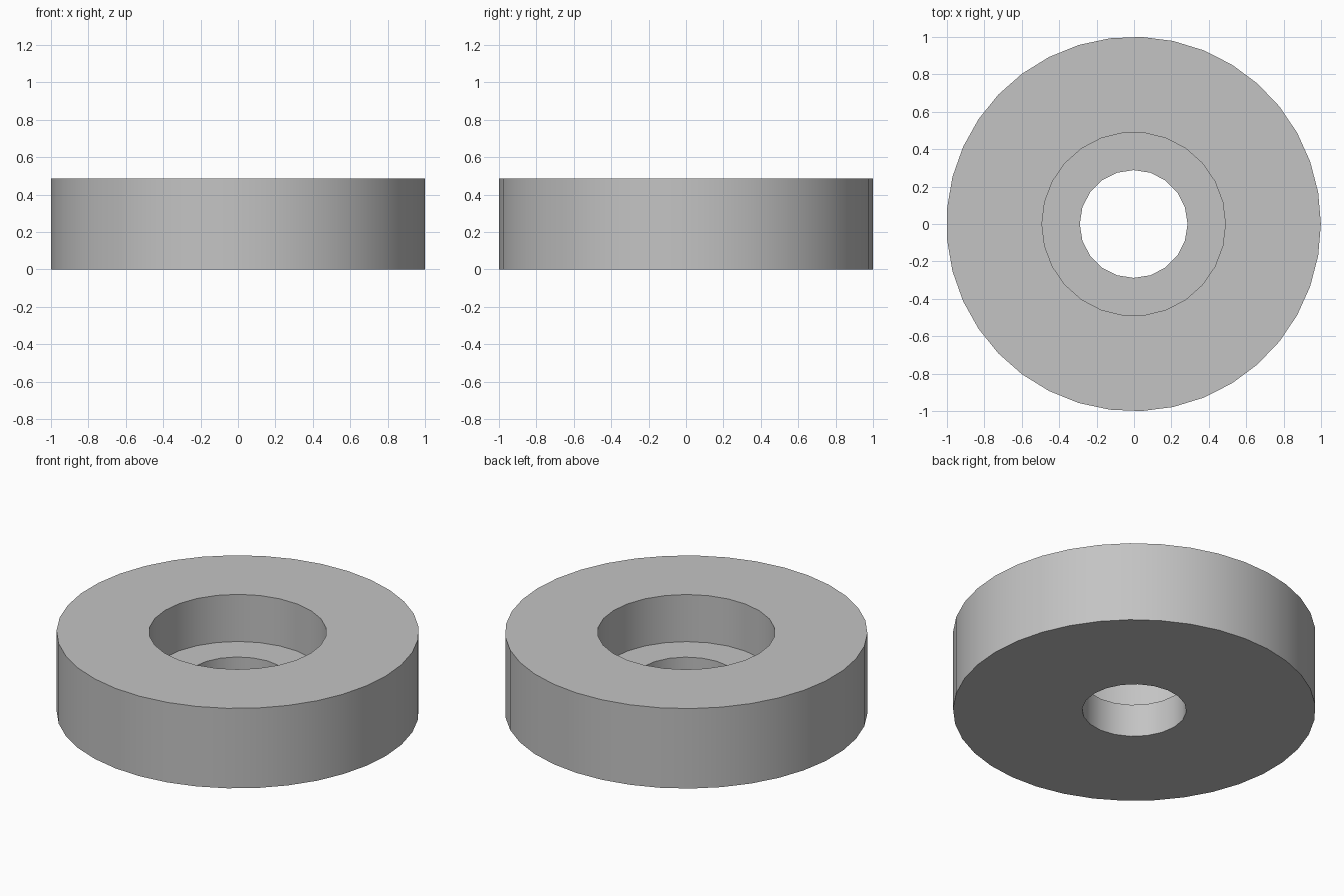
import bpy, bmesh
from math import cos, sin, pi, radians

cube = bpy.data.objects.get("Cube")
if cube:
    bpy.data.objects.remove(cube, do_unlink=True)

HEIGHT, LEDGE = 0.487, 0.20
SHIFT = -0.0018          # keeps the odd-sided rim centred

grey = bpy.data.materials.new("plain grey")
grey.use_nodes = True
colour = (0.55, 0.55, 0.55, 1)
grey.diffuse_color = colour
grey.node_tree.nodes["Principled BSDF"].inputs["Base Color"].default_value = colour

bm = bmesh.new()


def ring(radius, z, sides):
    """Closed loop of edges at one height."""
    verts = [bm.verts.new((radius * cos(2 * pi * i / sides) + SHIFT,
                           radius * sin(2 * pi * i / sides), z))
             for i in range(sides)]
    return [bm.edges.new((verts[i - 1], verts[i])) for i in range(sides)]


# Rim, counterbore and through hole loops
rim_low, rim_top = ring(1.0, 0, 37), ring(1.0, HEIGHT, 37)
bore_low, bore_top = ring(0.49, LEDGE, 26), ring(0.49, HEIGHT, 26)
hole_low, hole_top = ring(0.288, 0, 20), ring(0.288, LEDGE, 20)

# Upright walls
for low, top in ((rim_low, rim_top), (bore_low, bore_top), (hole_low, hole_top)):
    bmesh.ops.bridge_loops(bm, edges=low + top)

# Flat rings: top face, counterbore ledge, underside
for outer, inner in ((rim_top, bore_top), (bore_low, hole_top), (rim_low, hole_low)):
    bmesh.ops.triangle_fill(bm, edges=outer + inner, use_beauty=True)

bmesh.ops.recalc_face_normals(bm, faces=bm.faces)
mesh = bpy.data.meshes.new("counterbored_washer")
bm.to_mesh(mesh)
bm.free()
mesh.materials.append(grey)

washer = bpy.data.objects.new("counterbored_washer", mesh)
bpy.context.collection.objects.link(washer)
bpy.ops.object.select_all(action="DESELECT")
washer.select_set(True)
bpy.context.view_layer.objects.active = washer
bpy.ops.object.shade_smooth_by_angle(angle=radians(30))
